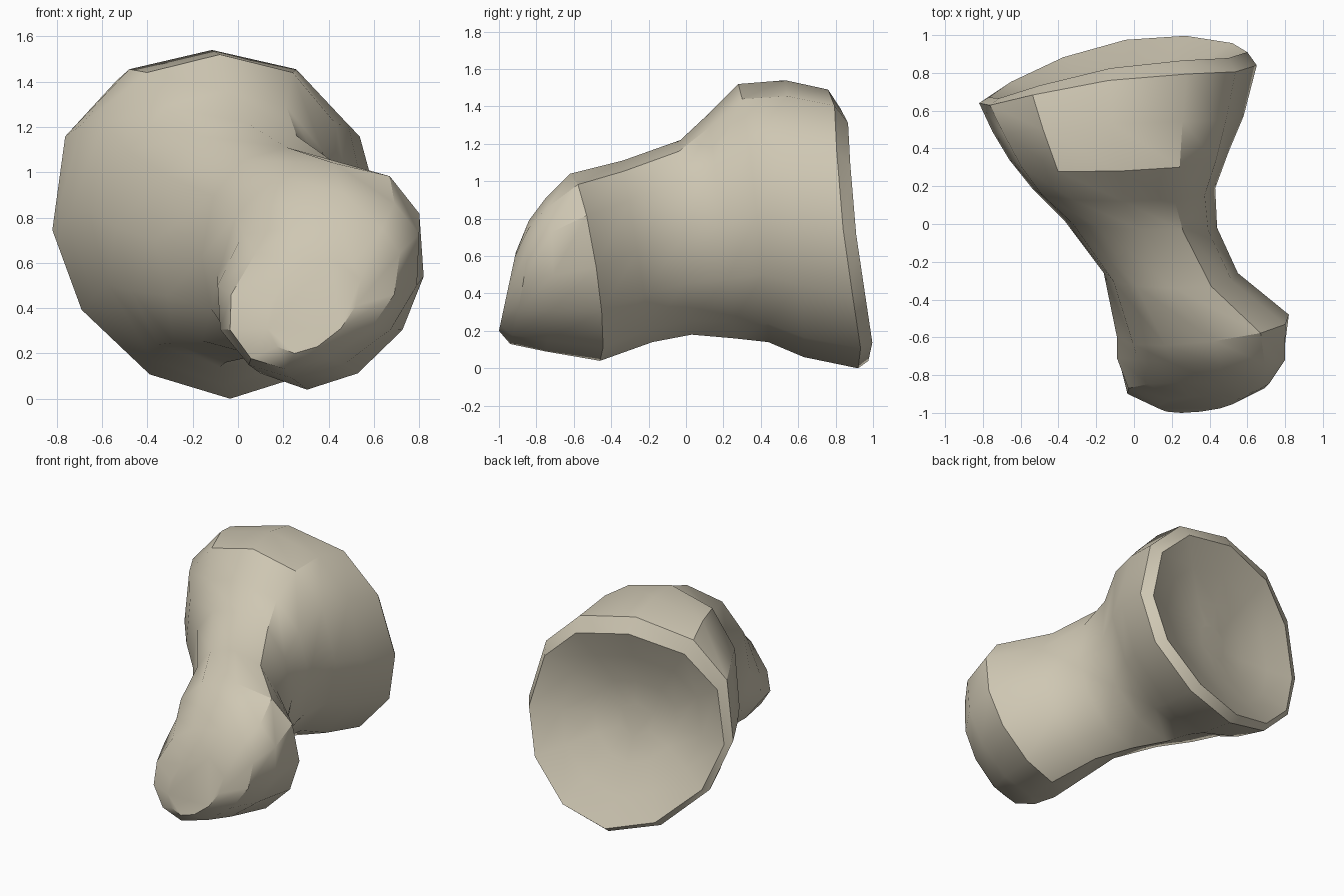
import bpy
import bmesh
import math

default_cube = bpy.data.objects.get("Cube")
if default_cube:
    bpy.data.objects.remove(default_cube, do_unlink=True)

SIDES = 12


def make_material(name, color):
    material = bpy.data.materials.new(name)
    material.diffuse_color = color
    material.use_nodes = True
    shader = material.node_tree.nodes["Principled BSDF"]
    shader.inputs["Base Color"].default_value = color
    shader.inputs["Roughness"].default_value = 0.8
    return material


def shaped(value, power):
    """Push a circle coordinate outward or inward."""
    return math.copysign(abs(value) ** power, value)


def add_ring(bm, left, right, bottom, top, y, lean_x, lean_z, shear=0, bow=0):
    """One closed section, boxier above than below.
    Leans give the y offset at its right and top, bow pulls both sides
    forward, and shear shifts the top sideways."""
    verts = []
    for i in range(SIDES):
        angle = math.tau * i / SIDES
        power = .85 if math.sin(angle) > 0 else 1.08
        u = shaped(math.cos(angle), power)
        v = shaped(math.sin(angle), power)
        x = (left + right) / 2 + u * (right - left) / 2 + shear * v
        z = (bottom + top) / 2 + v * (top - bottom) / 2
        verts.append(bm.verts.new((x, y + lean_x * u + lean_z * v - bow * u * u, z)))
    return verts


def bridge(bm, first, second):
    for i in range(SIDES):
        j = (i + 1) % SIDES
        bm.faces.new((first[i], first[j], second[j], second[i]))


def shrink(section, scale, y):
    """Scaled copy of a section about its own middle."""
    left, right, bottom, top, _, *bends = section
    cx, cz = (left + right) / 2, (bottom + top) / 2
    rx, rz = (right - left) / 2 * scale, (top - bottom) / 2 * scale
    return (cx - rx, cx + rx, cz - rz, cz + rz, y, *(b * scale for b in bends))


# Sections: left, right, bottom, top, y, lean at right, lean at top, shear, bow
knob = [
    (.14, .52, .20, .62, -.955, 0, .045, .08),
    (-.03, .69, .13, .79, -.89, 0, .05, .12, -.02),
    (-.09, .79, .09, .91, -.75, 0, 0, .11, -.04),
    (-.09, .82, .04, 1.04, -.54, .06, -.08, .06),
]
shaft = [
    (-.16, .55, .14, 1.11, -.26, 0, -.08, .02),
    (-.37, .44, .18, 1.22, 0, -.02, -.03),
    (-.54, .43, .16, 1.36, .19, 0, -.07),
    (-.66, .50, .14, 1.52, .36, .02, -.08),
]
flare = [
    (-.75, .58, .06, 1.54, .58, .04, -.05, -.03, .05),
    (-.82, .65, 0, 1.49, .84, .1, -.08, -.05, .1),
]
rim = (-.77, .60, .04, 1.39, .9, .12, -.075, -.04, .11)

# Hollow at the back, built as shrinking copies of the rim
hollow = [shrink(rim, scale, y) for scale, y in ((.72, .81), (.42, .73), (.18, .7))]

bm = bmesh.new()
rings = [add_ring(bm, *s) for s in knob + shaft + flare + [rim] + hollow]
for first, second in zip(rings, rings[1:]):
    bridge(bm, first, second)
bm.faces.new(rings[0])
bm.faces.new(rings[-1])
bmesh.ops.recalc_face_normals(bm, faces=bm.faces[:])

mesh = bpy.data.meshes.new("bone")
bm.to_mesh(mesh)
bm.free()
mesh.materials.append(make_material("bone_tan", (.62, .57, .45, 1)))
bone = bpy.data.objects.new("bone", mesh)
bpy.context.collection.objects.link(bone)

# Smooth shading with the firm creases kept
bpy.ops.object.select_all(action="DESELECT")
bone.select_set(True)
bpy.context.view_layer.objects.active = bone
bpy.ops.object.shade_smooth_by_angle(angle=math.radians(35))
